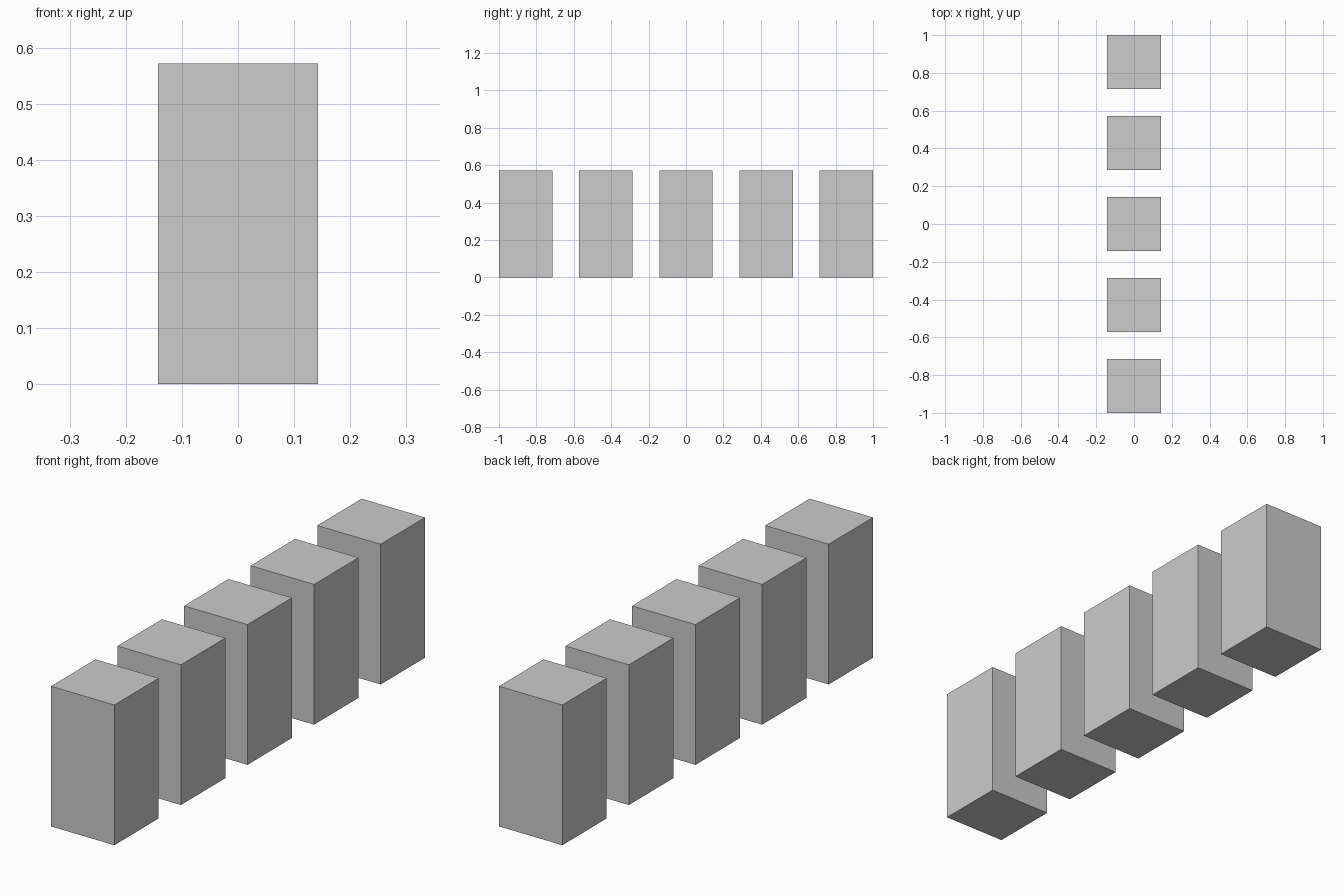
import bpy
import bmesh
from mathutils import Matrix

# Remove the default cube
cube = bpy.data.objects.get("Cube")
if cube:
    bpy.data.objects.remove(cube, do_unlink=True)

SIDE = 2 / 7          # square footprint
HEIGHT = 2 * SIDE
SPACING = 1.5 * SIDE  # centre to centre
COUNT = 5

# Plain grey material
grey = bpy.data.materials.new("plain grey")
grey.use_nodes = True
colour = (0.6, 0.6, 0.6, 1)
grey.diffuse_color = colour
grey.node_tree.nodes["Principled BSDF"].inputs["Base Color"].default_value = colour


def add_block(name, y):
    """Upright square block standing on the ground."""
    mesh = bpy.data.meshes.new(name)
    bm = bmesh.new()
    bmesh.ops.create_cube(bm, size=1, matrix=Matrix.Translation((0, 0, HEIGHT / 2))
                          @ Matrix.Diagonal((SIDE, SIDE, HEIGHT, 1)))
    bm.to_mesh(mesh)
    bm.free()
    mesh.materials.append(grey)
    block = bpy.data.objects.new(name, mesh)
    block.location.y = y
    bpy.context.collection.objects.link(block)


# Row of blocks from front to back
for i in range(COUNT):
    add_block(f"block_{i + 1}", (i - (COUNT - 1) / 2) * SPACING)
